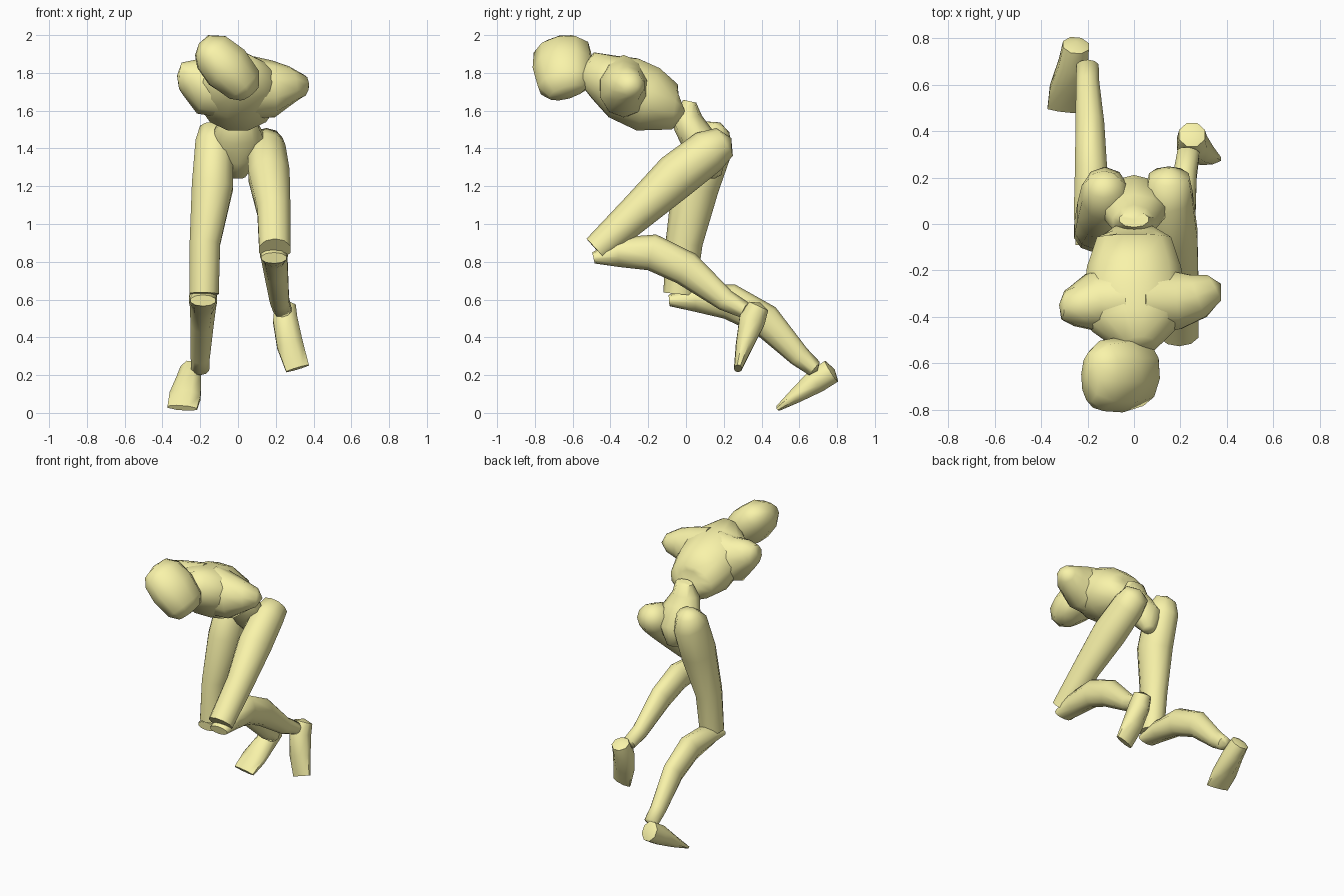
import bpy, bmesh, math
from mathutils import Vector

mat = bpy.data.materials.new("pale_yellow")
mat.diffuse_color = (0.95, 0.9, 0.4, 1)


def loft(name, rings, ref=(1, 0, 0), sides=10, start=0, end=0):
    """Skin elliptical rings (x, y, z, half_width, half_depth) along a path; width follows ref.
    start / end push out the middle of each cap to round it."""
    bm = bmesh.new()
    pts = [Vector(r[:3]) for r in rings]
    loops = []
    for i, r in enumerate(rings):
        t = (pts[min(i + 1, len(pts) - 1)] - pts[max(i - 1, 0)]).normalized()
        w = Vector(ref)
        w = (w - t * w.dot(t)).normalized()
        d = t.cross(w)
        loops.append([bm.verts.new(pts[i] + w * r[3] * math.cos(a) + d * r[4] * math.sin(a))
                      for a in (2 * math.pi * (k + 0.5) / sides for k in range(sides))])
    tips = [bm.verts.new(pts[0] - (pts[1] - pts[0]).normalized() * start),
            bm.verts.new(pts[-1] + (pts[-1] - pts[-2]).normalized() * end)]
    for k in range(sides):
        n = (k + 1) % sides
        for a, b in zip(loops, loops[1:]):
            bm.faces.new((a[k], a[n], b[n], b[k]))
        bm.faces.new((loops[0][n], loops[0][k], tips[0]))
        bm.faces.new((loops[-1][k], loops[-1][n], tips[1]))
    bmesh.ops.recalc_face_normals(bm, faces=bm.faces)
    me = bpy.data.meshes.new(name)
    bm.to_mesh(me)
    bm.free()
    me.materials.append(mat)
    ob = bpy.data.objects.new(name, me)
    bpy.context.collection.objects.link(ob)
    bpy.ops.object.select_all(action='DESELECT')
    ob.select_set(True)
    bpy.context.view_layer.objects.active = ob
    bpy.ops.object.shade_smooth_by_angle(angle=math.radians(60))
    return ob


# Head, tilted and turned to one side
loft("head", [(-.19, -.66, 1.945, .11, .065), (-.14, -.655, 1.91, .155, .115),
              (-.06, -.65, 1.83, .165, .135), (.03, -.64, 1.74, .148, .11),
              (.06, -.63, 1.695, .1, .06)], ref=(.3, .95, 0), start=.02, end=.015)

# Chest leaning forward, with two shoulder stubs
loft("chest", [(0, -.02, 1.635, .09, .08), (0, -.06, 1.62, .165, .125),
               (0, -.2, 1.66, .21, .182), (0, -.33, 1.72, .225, .18),
               (.01, -.43, 1.775, .2, .135), (.02, -.53, 1.835, .08, .088)], sides=12, end=.01)
loft("shoulder_left", [(-.04, -.33, 1.725, .14, .17), (-.18, -.335, 1.73, .13, .15),
                       (-.255, -.355, 1.78, .09, .1),
                       (-.305, -.35, 1.785, .065, .07)], ref=(0, 1, 0), end=.018)
loft("shoulder_right", [(.04, -.33, 1.725, .14, .17), (.19, -.33, 1.715, .13, .15),
                        (.28, -.31, 1.735, .1, .1),
                        (.345, -.275, 1.73, .065, .06)], ref=(0, 1, 0), end=.035)

# Waist and pelvis
loft("pelvis", [(0, .02, 1.65, .065, .035), (0, 0, 1.56, .095, .085), (0, .05, 1.47, .14, .09),
                (0, .12, 1.36, .12, .1), (0, .15, 1.25, .04, .04)], end=.01)

# Thighs
loft("thigh_left", [(-.13, .17, 1.515, .075, .065), (-.125, .13, 1.43, .105, .125),
                    (-.135, .05, 1.2, .115, .125), (-.175, -.01, .9, .085, .098),
                    (-.18, -.035, .63, .082, .085)], start=.025)
loft("thigh_right", [(.15, .205, 1.435, .09, .085), (.15, .12, 1.385, .107, .118),
                     (.165, -.05, 1.255, .114, .123), (.19, -.25, 1.07, .092, .1),
                     (.195, -.475, .865, .087, .077)], start=.04)

# Shins
loft("shin_left", [(-.185, -.09, .595, .07, .03), (-.185, .05, .605, .078, .07),
                   (-.185, .23, .59, .073, .095), (-.19, .42, .49, .065, .088),
                   (-.2, .6, .3, .053, .058), (-.2, .68, .235, .05, .045)], end=.02)
loft("shin_right", [(.19, -.49, .82, .07, .03), (.19, -.36, .85, .078, .078),
                    (.19, -.18, .85, .073, .097), (.2, 0, .765, .067, .092),
                    (.22, .21, .595, .053, .058), (.235, .31, .545, .05, .045)], end=.02)

# Feet, wedges from heel to toe
loft("foot_left", [(-.25, .77, .22, .06, .07), (-.26, .69, .17, .07, .07),
                   (-.28, .58, .09, .09, .042), (-.295, .49, .026, .085, .016)],
     sides=8, start=.02)
loft("foot_right", [(.25, .385, .565, .06, .06), (.25, .35, .49, .07, .075),
                    (.275, .31, .36, .075, .05), (.315, .275, .235, .068, .022)],
     sides=8, start=.02)
